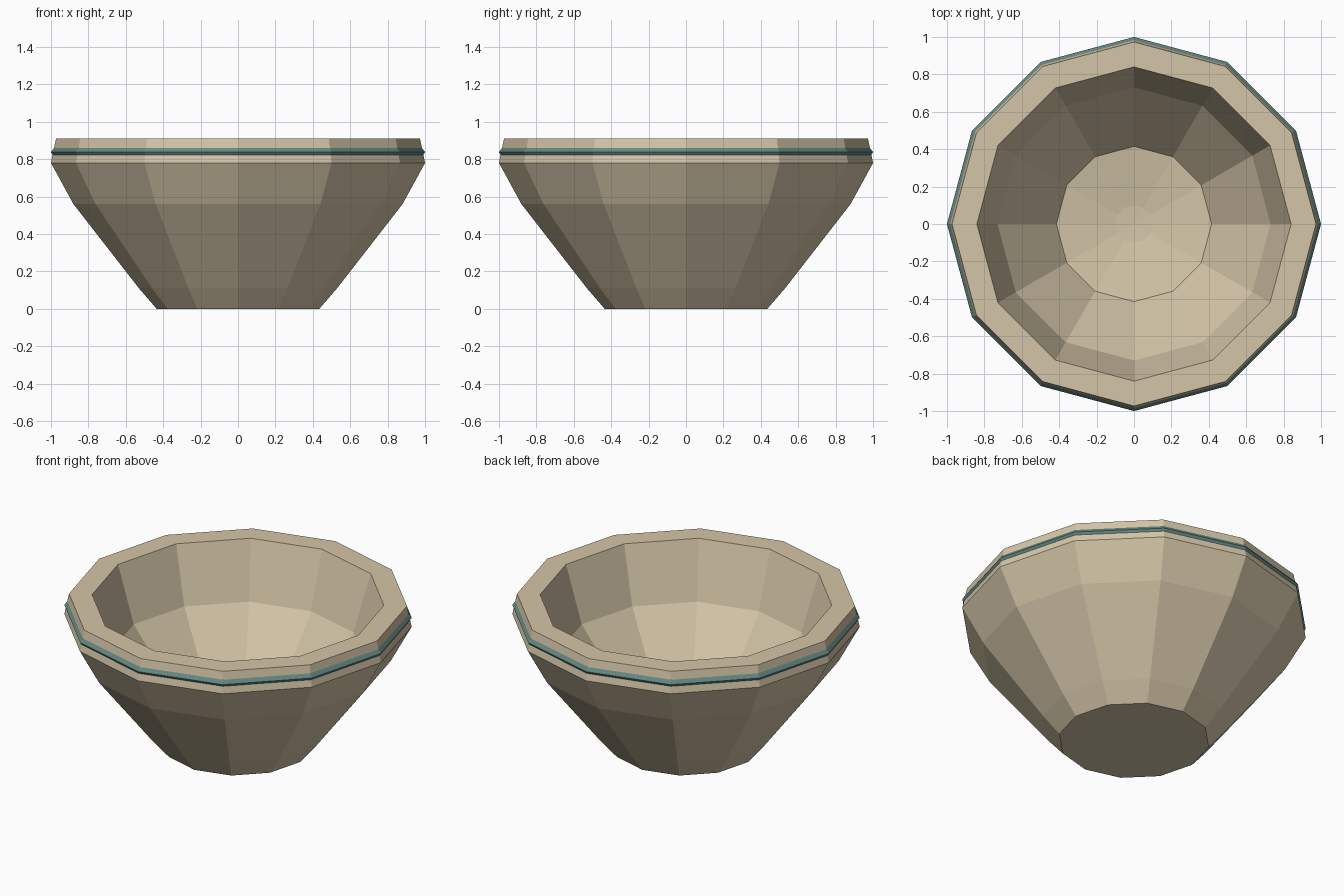
import bpy
import bmesh
from math import cos, sin, tau

if "Cube" in bpy.data.objects:
    bpy.data.objects.remove(bpy.data.objects["Cube"])

SIDES = 12


def material(name, rgb):
    mat = bpy.data.materials.new(name)
    mat.diffuse_color = (*rgb, 1.0)
    mat.use_nodes = True
    mat.node_tree.nodes["Principled BSDF"].inputs["Base Color"].default_value = mat.diffuse_color
    return mat


def lathe(name, profile, mat, closed=False):
    """Spin (radius, z) points around z into a flat-faced twelve-sided part."""
    bm = bmesh.new()
    rings = []
    for r, z in profile:
        if r == 0:
            rings.append([bm.verts.new((0, 0, z))] * SIDES)
        else:
            rings.append([bm.verts.new((r * cos(tau * i / SIDES), r * sin(tau * i / SIDES), z))
                          for i in range(SIDES)])
    pairs = list(zip(rings, rings[1:]))
    if closed:
        pairs.append((rings[-1], rings[0]))
    for a, b in pairs:
        for i in range(SIDES):
            j = (i + 1) % SIDES
            bm.faces.new(list(dict.fromkeys((a[i], a[j], b[j], b[i]))))
    bmesh.ops.recalc_face_normals(bm, faces=bm.faces)
    mesh = bpy.data.meshes.new(name)
    bm.to_mesh(mesh)
    bm.free()
    mesh.materials.append(mat)
    obj = bpy.data.objects.new(name, mesh)
    bpy.context.collection.objects.link(obj)
    return obj


clay = material("clay", (0.66, 0.56, 0.39))
teal = material("teal_glaze", (0.13, 0.25, 0.23))

# Bowl: base and outer wall, flat rim, then inner wall and shallow floor
lathe("bowl", [(0, 0), (0.435, 0), (0.53, 0.11), (0.88, 0.56), (1.0, 0.78), (0.973, 0.91),
               (0.84, 0.91), (0.73, 0.56), (0.415, 0.16), (0.1, 0.11), (0, 0.105)], clay)

# Raised coloured band below the rim
lathe("rim_band", [(0.978, 0.868), (1.0, 0.838), (0.988, 0.818), (0.95, 0.842)], teal, closed=True)
